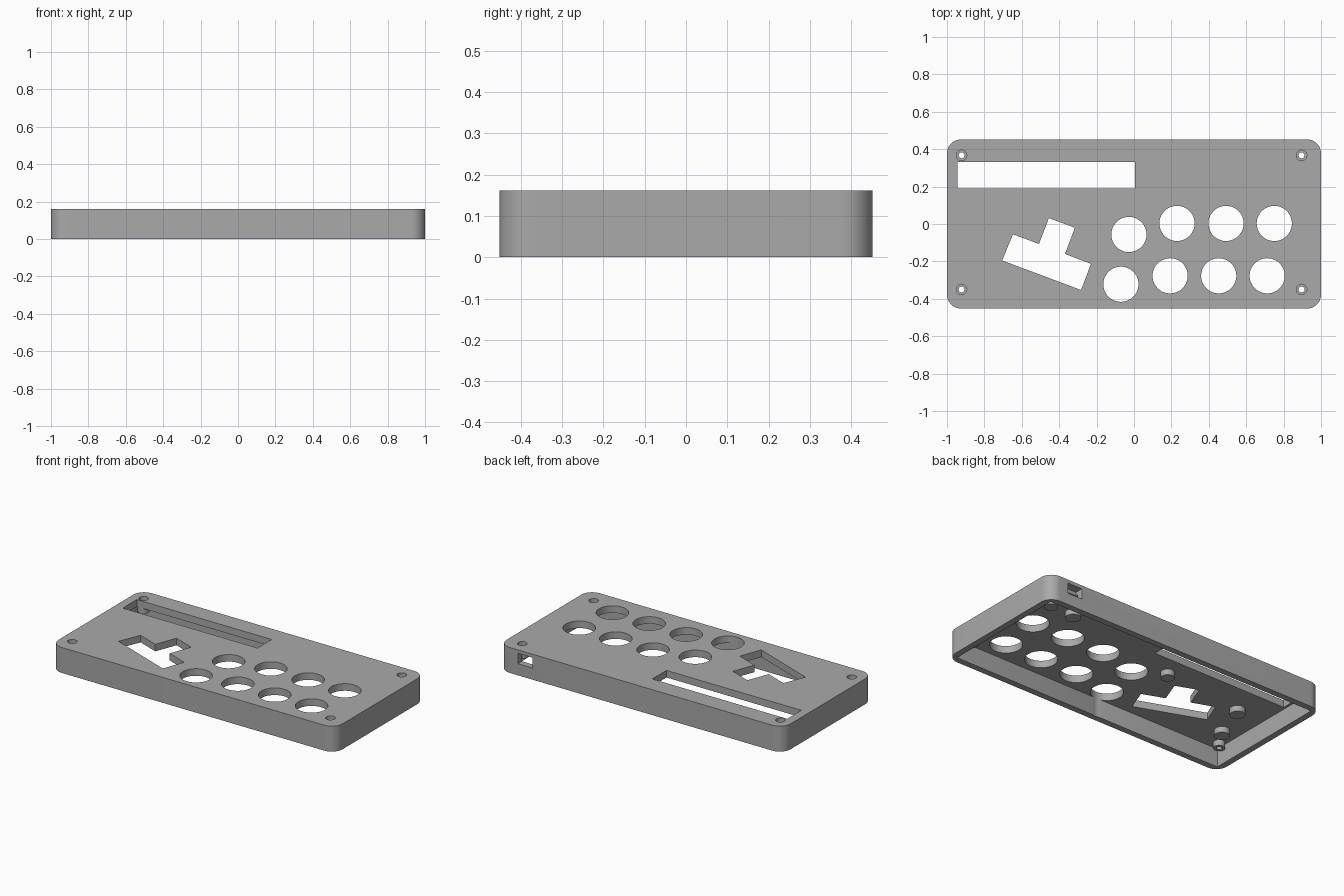
import bpy, bmesh, math

cube = bpy.data.objects.get("Cube")
if cube:
    bpy.data.objects.remove(cube, do_unlink=True)

HEIGHT, CEILING, WALL = 0.162, 0.117, 0.04

grey = bpy.data.materials.new("mid grey plastic")
grey.use_nodes = True
grey.diffuse_color = (0.4, 0.4, 0.4, 1)
grey.node_tree.nodes["Principled BSDF"].inputs["Base Color"].default_value = grey.diffuse_color


def prism(name, outline, z0, z1):
    """Extrude a flat outline between two heights."""
    bm = bmesh.new()
    face = bm.faces.new([bm.verts.new((x, y, z0)) for x, y in outline])
    top = bmesh.ops.extrude_face_region(bm, geom=[face])["geom"]
    for v in top:
        if isinstance(v, bmesh.types.BMVert):
            v.co.z = z1
    bmesh.ops.recalc_face_normals(bm, faces=bm.faces)
    mesh = bpy.data.meshes.new(name)
    bm.to_mesh(mesh)
    bm.free()
    mesh.materials.append(grey)
    obj = bpy.data.objects.new(name, mesh)
    bpy.context.collection.objects.link(obj)
    return obj


def rect(x0, x1, y0, y1):
    return [(x0, y0), (x1, y0), (x1, y1), (x0, y1)]


def arc(x, y, r, start=0, sweep=360, n=48):
    count = n if sweep == 360 else n + 1
    angles = [math.radians(start + sweep * i / n) for i in range(count)]
    return [(x + r * math.cos(a), y + r * math.sin(a)) for a in angles]


def combine(target, tool, operation):
    """Apply a boolean and discard the tool."""
    tool.hide_render = True
    mod = target.modifiers.new(operation, "BOOLEAN")
    mod.operation, mod.object, mod.solver = operation, tool, "EXACT"
    bpy.context.view_layer.objects.active = target
    bpy.ops.object.modifier_apply(modifier=mod.name)
    bpy.data.objects.remove(tool, do_unlink=True)


# Outer shell with rounded vertical corners
radius = 0.075
outline = []
for i, (sx, sy) in enumerate([(1, 1), (-1, 1), (-1, -1), (1, -1)]):
    outline += arc(sx * (1 - radius), sy * (0.452 - radius), radius, 90 * i, 90, 12)
case = prism("controller_case", outline, 0, HEIGHT)

# Hollow underside
inside_x, inside_y = 1 - WALL, 0.452 - WALL
combine(case, prism("cavity", rect(-inside_x, inside_x, -inside_y, inside_y), -0.1, CEILING), "DIFFERENCE")

# Screw bosses in the corners and board pegs under the top plate
corners = [(x, y) for x in (-0.922, 0.896) for y in (-0.35, 0.367)]
pegs = [(-0.19, 0.07, 0.04), (-0.76, 0.005, 0.045), (-0.846, -0.234, 0.045),
        (0.656, 0.246, 0.045), (0.83, 0.26, 0.04)]
for x, y, r in pegs + [(x, y, 0.034) for x, y in corners]:
    combine(case, prism("peg", arc(x, y, r), 0.08, CEILING + 0.01), "UNION")

# Counterbored screw holes
for x, y in corners:
    combine(case, prism("screw_hole", arc(x, y, 0.016, n=32), -0.1, 0.3), "DIFFERENCE")
    combine(case, prism("screw_recess", arc(x, y, 0.028, n=32), 0.135, 0.3), "DIFFERENCE")

# Button holes
buttons = [(-0.027, -0.056), (0.23, 0.003), (0.492, 0.003), (0.75, 0.003),
           (-0.07, -0.322), (0.193, -0.277), (0.453, -0.277), (0.712, -0.277)]
for x, y in buttons:
    combine(case, prism("button_hole", arc(x, y, 0.094, n=64), -0.1, 0.3), "DIFFERENCE")

# Angled direction-key opening
keys = [(-0.705, -0.195), (-0.647, -0.055), (-0.508, -0.107), (-0.455, 0.032),
        (-0.316, -0.02), (-0.369, -0.16), (-0.23, -0.213), (-0.283, -0.353)]
combine(case, prism("key_opening", keys, -0.1, 0.3), "DIFFERENCE")

# Display slot and cable port in the back wall
combine(case, prism("display_slot", rect(-0.945, 0.005, 0.19, 0.332), -0.1, 0.3), "DIFFERENCE")
combine(case, prism("cable_port", rect(0.764, 0.868, 0.4, 0.5), 0.074, 0.14), "DIFFERENCE")

bpy.ops.object.select_all(action="DESELECT")
case.select_set(True)
bpy.context.view_layer.objects.active = case
bpy.ops.object.shade_smooth_by_angle(angle=math.radians(30))
